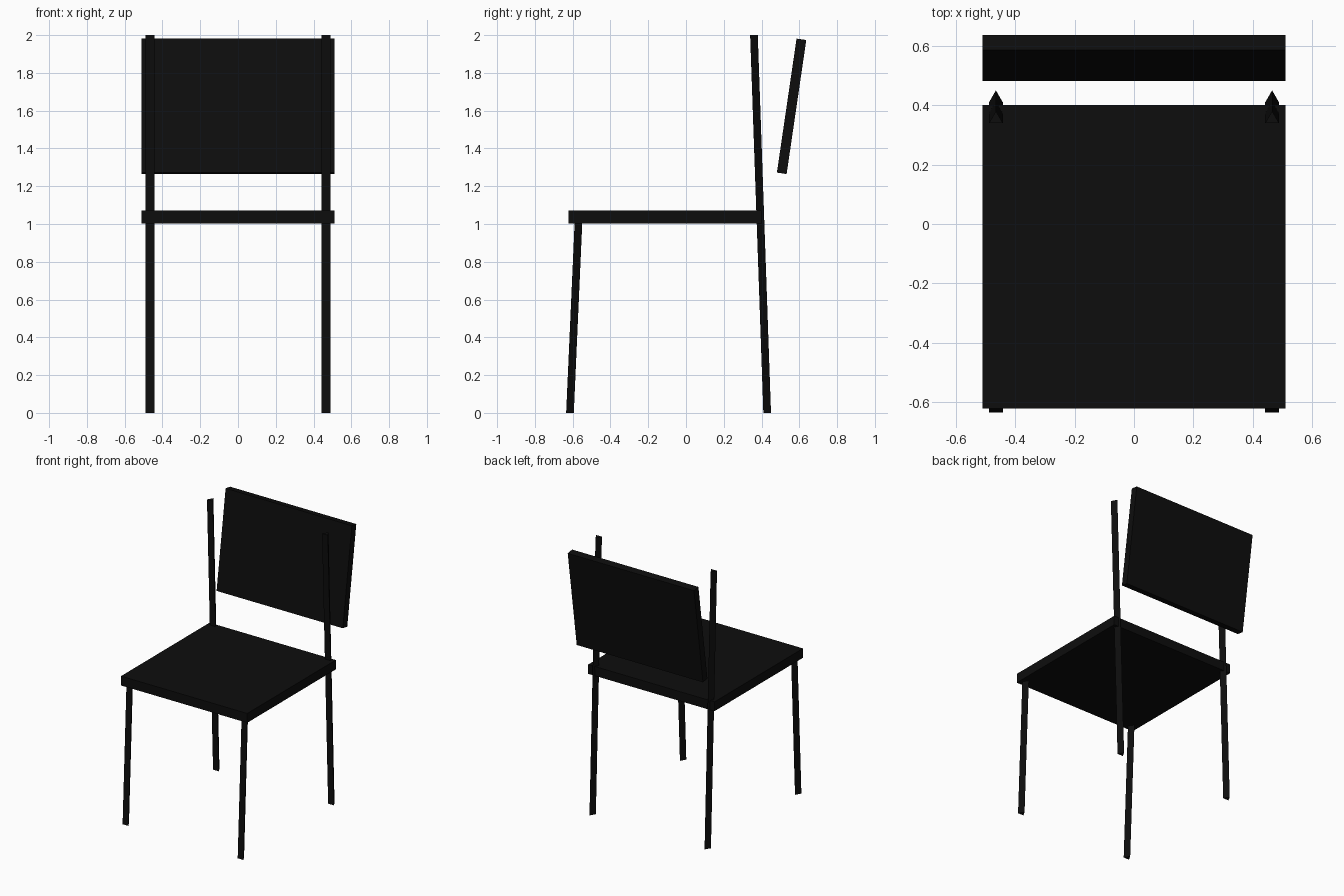
import bpy
import bmesh
from math import sin, cos, tau, atan2
from mathutils import Matrix, Vector

cube = bpy.data.objects.get("Cube")
if cube:
    bpy.data.objects.remove(cube, do_unlink=True)

# One near-black paint for the whole chair
black = bpy.data.materials.new("black_paint")
black.use_nodes = True
colour = (0.004, 0.004, 0.004, 1)
black.diffuse_color = colour
black.node_tree.nodes["Principled BSDF"].inputs["Base Color"].default_value = colour


def finish(name, bm):
    bmesh.ops.recalc_face_normals(bm, faces=bm.faces)
    mesh = bpy.data.meshes.new(name)
    bm.to_mesh(mesh)
    bm.free()
    mesh.materials.append(black)
    obj = bpy.data.objects.new(name, mesh)
    bpy.context.collection.objects.link(obj)
    return obj


def slab(name, size, centre, tilt=0):
    bm = bmesh.new()
    matrix = (Matrix.Translation(centre) @ Matrix.Rotation(tilt, 4, "X")
              @ Matrix.Diagonal((*size, 1)))
    bmesh.ops.create_cube(bm, size=1, matrix=matrix)
    return finish(name, bm)


def rod(name, bottom, top, radius=0.027, sides=3):
    """Leaning three-sided rod with one edge pointing backwards."""
    bm = bmesh.new()
    rings = []
    for end in (bottom, top):
        rings.append([bm.verts.new(Vector(end) + Vector((radius * sin(tau * i / sides),
                                                         radius * cos(tau * i / sides), 0)))
                      for i in range(sides)])
    for ring in rings:
        bm.faces.new(ring)
    for i in range(sides):
        j = (i + 1) % sides
        bm.faces.new((rings[0][i], rings[0][j], rings[1][j], rings[1][i]))
    return finish(name, bm)


# Seat board and leaning back panel
slab("seat", (1.02, 1.022, 0.068), (0, -0.111, 1.037))
slab("backrest", (1.02, 0.052, 0.717), (0, 0.559, 1.623), -atan2(0.104, 0.709))

# Front legs stop under the seat, rear legs rise into tall posts
for side, x in (("left", 0.465), ("right", -0.465)):
    rod("front_leg_" + side, (x, -0.621, 0), (x, -0.576, 1.01))
    rod("rear_post_" + side, (x, 0.423, 0), (x, 0.353, 2))
